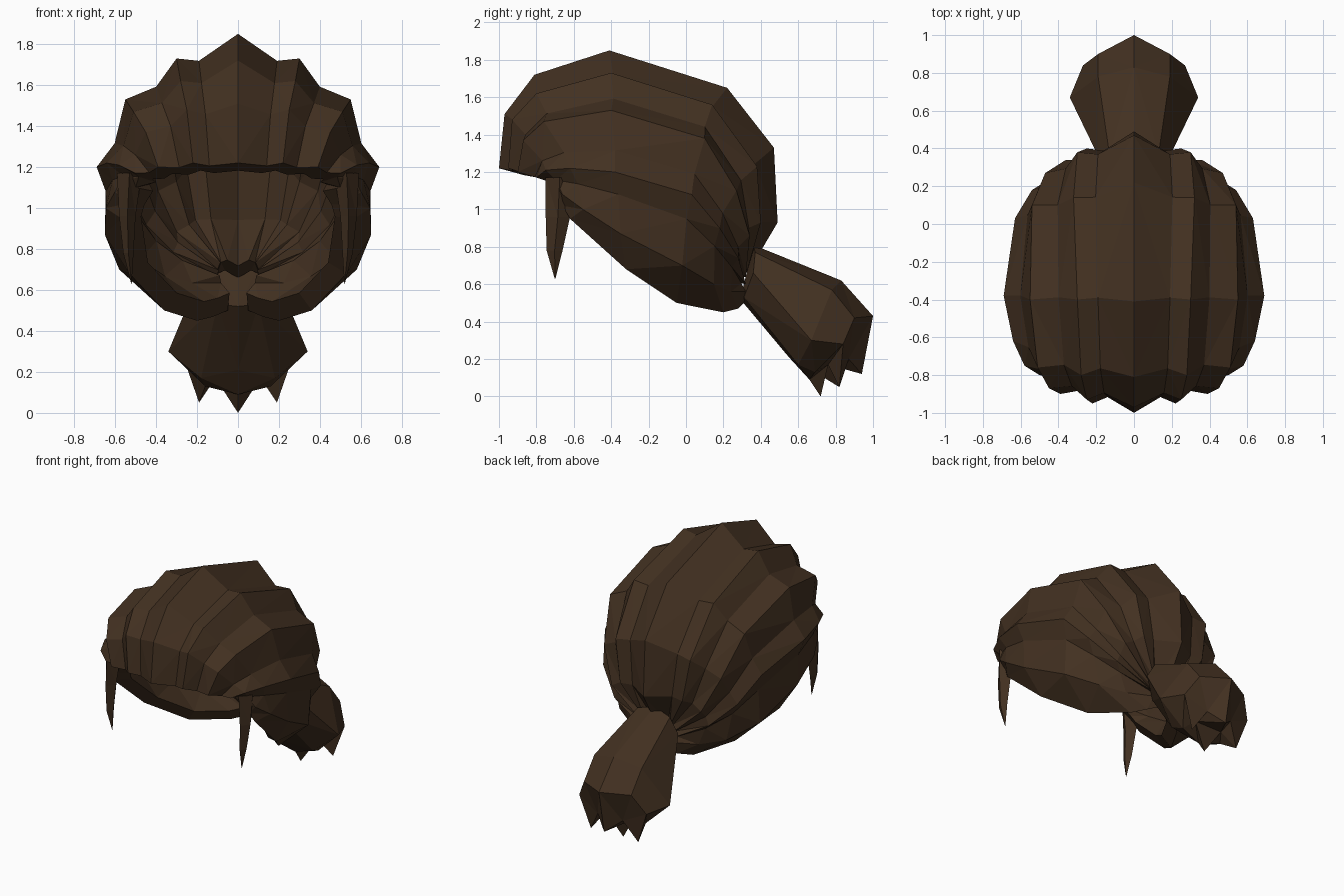
import bpy, bmesh
from mathutils import Vector as V

if "Cube" in bpy.data.objects:
    bpy.data.objects.remove(bpy.data.objects["Cube"])

CENTRE = V((0, -0.2, 1.0))      # middle of the head, used to pull points inward

mat = bpy.data.materials.new("dark_brown_hair")
mat.diffuse_color = (0.055, 0.03, 0.015, 1)
mat.use_nodes = True
mat.node_tree.nodes["Principled BSDF"].inputs["Base Color"].default_value = mat.diffuse_color


def loft(name, rings, mirror=False):
    """Skin closed rings of equal length into one flat-shaded solid."""
    bm = bmesh.new()
    rows = [[bm.verts.new(p) for p in r] for r in rings]
    n = len(rows[0])
    for a, b in zip(rows, rows[1:]):
        for i in range(n):
            j = (i + 1) % n
            bm.faces.new((a[i], a[j], b[j], b[i]))
    bm.faces.new(rows[0])
    bm.faces.new(rows[-1])
    bmesh.ops.remove_doubles(bm, verts=bm.verts, dist=0.0005)
    bmesh.ops.triangulate(bm, faces=bm.faces)
    bmesh.ops.recalc_face_normals(bm, faces=bm.faces)
    me = bpy.data.meshes.new(name)
    bm.to_mesh(me)
    bm.free()
    me.materials.append(mat)
    ob = bpy.data.objects.new(name, me)
    bpy.context.collection.objects.link(ob)
    if mirror:
        ob.modifiers.new("mirror", 'MIRROR').use_mirror_merge = False
    return ob


def pull(p, f):
    return CENTRE + (p - CENTRE) * f


def path(*pts):
    return [V(p) for p in pts]


def valley(a, b, w, f):
    """Groove between two ridges, sunk toward the head."""
    return [pull(p.lerp(q, w), f) for p, q in zip(a, b)]


def flip(points):
    return [V((-p.x, p.y, p.z)) for p in points]


def lock(name, left, ridge, right, mirror=True):
    """Thick strand running from the hairline back to the tie."""
    rings = []
    for s in zip(left, ridge, right):
        rings.append(list(s) + [pull(p, 0.83) for p in reversed(s)])
    loft(name, rings, mirror)


# Ridge lines from the front hairline, over the head, to the tie
top = path((0, -1, 1.22), (0, -.97, 1.51), (0, -.81, 1.72), (0, -.41, 1.85),
           (0, .22, 1.65), (0, .47, 1.33), (0, .49, .93), (0, .33, .66))
upper = path((.22, -.95, 1.22), (.25, -.93, 1.48), (.28, -.80, 1.62), (.30, -.40, 1.73),
             (.32, .14, 1.56), (.30, .38, 1.23), (.25, .40, .93), (.10, .33, .68))
side = path((.39, -.90, 1.20), (.45, -.87, 1.37), (.51, -.76, 1.47), (.55, -.40, 1.53),
            (.54, .10, 1.38), (.47, .27, 1.10), (.36, .34, .86), (.12, .32, .64))
temple = path((.50, -.80, 1.17), (.58, -.75, 1.21), (.64, -.62, 1.22), (.69, -.38, 1.20),
              (.63, .03, 1.08), (.54, .18, .90), (.38, .28, .74), (.12, .32, .60))
low = path((.52, -.72, 1.14), (.60, -.66, 1.08), (.645, -.55, 1.0), (.65, -.35, .87),
           (.58, -.02, .70), (.43, .15, .60), (.27, .24, .56), (.10, .32, .56))
edge = path((.50, -.70, 1.10), (.55, -.66, 1.02), (.57, -.62, .95), (.53, -.32, .68),
            (.36, -.05, .50), (.20, .20, .45), (.12, .28, .47), (.05, .31, .50))

v1 = valley(top, upper, .68, .935)
v2 = valley(upper, side, .5, .94)
v3 = valley(side, temple, .6, .95)
v4 = valley(temple, low, .35, .955)

# Swept-back locks
lock("crown_lock", flip(v1), top, v1, mirror=False)
lock("upper_locks", v1, upper, v2)
lock("side_locks", v2, side, v3)
lock("temple_locks", v3, temple, v4)
lock("lower_locks", v4, low, edge)


# Loose strands hanging in front of the ears
def diamond(z, y0, y1, x0, x1):
    ym, xm = (y0 + y1) / 2, (x0 + x1) / 2
    return [V((xm, y0, z)), V((x1, ym, z)), V((xm, y1, z)), V((x0, ym, z))]


loft("loose_strands", [diamond(1.17, -.75, -.60, .47, .59),
                       diamond(.96, -.75, -.62, .50, .58),
                       diamond(.78, -.745, -.66, .51, .56),
                       diamond(.63, -.702, -.698, .519, .521)], mirror=True)


# Ponytail: half sections from the top middle round to the underside
def section(*half):
    h = path(*half)
    return h + flip(h[-2:0:-1])


loft("ponytail", [
    section((0, .36, .81), (.13, .37, .77), (.19, .36, .66), (.10, .31, .53), (0, .29, .52)),
    section((0, .83, .62), (.19, .78, .57), (.34, .67, .30), (.18, .60, .17), (0, .55, .21)),
    section((0, 1.0, .43), (.19, .90, .42), (.27, .84, .28), (.16, .69, .13), (0, .66, .09)),
    section((0, .94, .12), (.10, .87, .20), (.19, .82, .05), (.11, .76, .17), (0, .72, 0)),
])
